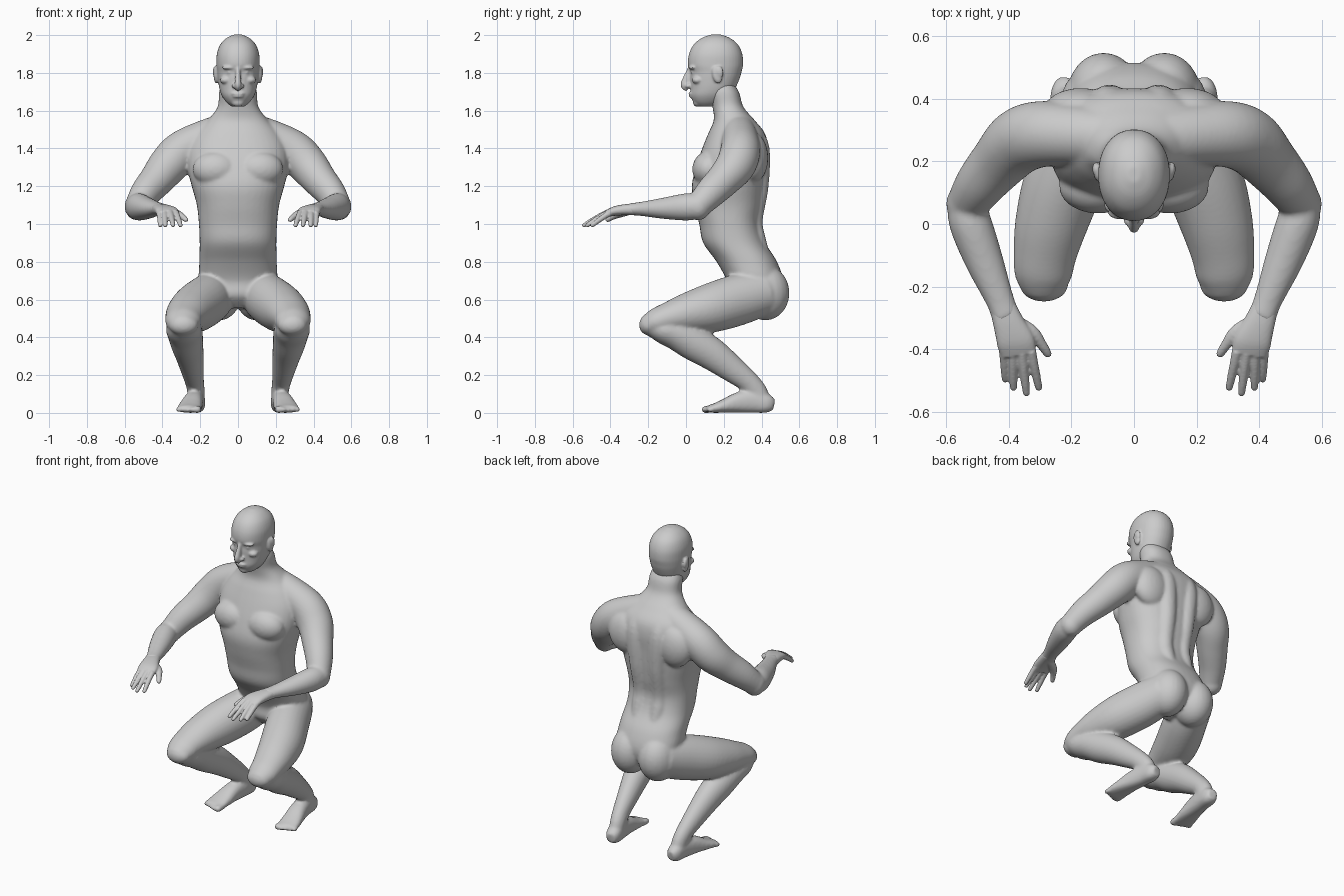
import bpy, bmesh, math
from mathutils import Vector, Matrix


def spline(pts, n=5):
    """Catmull-Rom through section tuples (x, y, z, half width, half depth)."""
    out = []
    for i in range(len(pts) - 1):
        a, b, c, d = (pts[max(i - 1, 0)], pts[i], pts[i + 1], pts[min(i + 2, len(pts) - 1)])
        for k in range(n):
            t = k / n
            out.append([0.5 * (2 * q + (r - p) * t + (2 * p - 5 * q + 4 * r - s) * t * t
                               + (3 * q - p - 3 * r + s) * t ** 3)
                        for p, q, r, s in zip(a, b, c, d)])
    return out + [list(pts[-1])]


def loft(bm, secs, both=True, flat=False, power=2.0, seg=28):
    """Closed skin over elliptical sections; flat keeps the rings horizontal."""
    rows = spline(secs)
    for sign in ((1, -1) if both else (1,)):
        rings = []
        for i, r in enumerate(rows):
            t = Vector(rows[min(i + 1, len(rows) - 1)][:3]) - Vector(rows[max(i - 1, 0)][:3])
            t = Vector((0, 0, 1)) if flat else t.normalized()
            u = (Vector((1, 0, 0)) - t * t.x).normalized()
            v = t.cross(u)
            ring = []
            for k in range(seg):
                c, s = math.cos(math.tau * k / seg), math.sin(math.tau * k / seg)
                c = math.copysign(abs(c) ** (2 / power), c)
                s = math.copysign(abs(s) ** (2 / power), s)
                p = Vector(r[:3]) + u * c * max(r[3], .003) + v * s * max(r[4], .003)
                ring.append(bm.verts.new((p.x * sign, p.y, p.z)))
            rings.append(ring)
        for a, b in zip(rings, rings[1:]):
            for k in range(seg):
                j = (k + 1) % seg
                bm.faces.new((a[k], a[j], b[j], b[k]))
        bm.faces.new(rings[0])
        bm.faces.new(rings[-1])


def blob(bm, c, r, both=True, tilt=0):
    """Ellipsoid muscle or feature, mirrored across x when both is set."""
    for sign in ((1, -1) if both else (1,)):
        m = (Matrix.Translation((c[0] * sign, c[1], c[2]))
             @ Matrix.Rotation(math.radians(tilt), 4, 'X') @ Matrix.Diagonal((*r, 1)))
        bmesh.ops.create_uvsphere(bm, u_segments=24, v_segments=16, radius=1, matrix=m)


def finish(bm, name, voxel, smooth):
    """Fuse the overlapping parts into one smooth skin."""
    bmesh.ops.recalc_face_normals(bm, faces=bm.faces)
    mesh = bpy.data.meshes.new(name)
    bm.to_mesh(mesh)
    bm.free()
    ob = bpy.data.objects.new(name, mesh)
    bpy.context.collection.objects.link(ob)
    mesh.polygons.foreach_set("use_smooth", [True] * len(mesh.polygons))
    rem = ob.modifiers.new("fuse", 'REMESH')
    rem.mode = 'VOXEL'
    rem.voxel_size = voxel
    rem.use_smooth_shade = True
    sm = ob.modifiers.new("relax", 'SMOOTH')
    sm.factor = 0.5
    sm.iterations = smooth


# ---- body: trunk and neck
body = bmesh.new()
loft(body, [(0, .36, .555, .05, .08), (0, .36, .62, .16, .14), (0, .365, .70, .205, .150),
            (0, .322, .80, .205, .160), (0, .256, .90, .203, .165), (0, .232, 1.0, .207, .162),
            (0, .227, 1.1, .218, .182), (0, .226, 1.2, .245, .195), (0, .240, 1.3, .268, .188),
            (0, .260, 1.4, .265, .174), (0, .268, 1.48, .225, .150), (0, .255, 1.55, .16, .108),
            (0, .222, 1.62, .108, .082), (0, .200, 1.70, .1, .08), (0, .18, 1.76, .08, .06)],
     both=False, flat=True, power=2.3, seg=40)
# back muscles, chest, buttocks
loft(body, [(.06, .41, .82, .04, .04), (.065, .372, .92, .05, .05), (.065, .356, 1.02, .05, .05),
            (.07, .385, 1.2, .055, .052), (.08, .39, 1.4, .06, .052), (.07, .35, 1.5, .04, .04)])
blob(body, (.115, .12, 1.29), (.125, .087, .095))
blob(body, (.17, .36, 1.35), (.12, .075, .13))
blob(body, (.097, .42, .635), (.115, .128, .145))
# shoulder and upper arm
loft(body, [(.06, .275, 1.50, .09, .09), (.19, .285, 1.445, .10, .098), (.30, .287, 1.383, .108, .106),
            (.37, .262, 1.31, .105, .105), (.43, .2, 1.235, .092, .092), (.49, .13, 1.165, .08, .082),
            (.53, .07, 1.10, .068, .068)])
# elbow and forearm
blob(body, (.535, .065, 1.093), (.066, .066, .073))
loft(body, [(.54, .07, 1.093, .058, .065), (.522, .0, 1.09, .068, .072), (.478, -.12, 1.083, .061, .056),
            (.43, -.24, 1.08, .046, .037), (.408, -.30, 1.078, .045, .032)])
# thigh
loft(body, [(.11, .42, .64, .11, .12), (.16, .28, .60, .125, .135), (.225, .13, .555, .128, .13),
            (.265, 0, .525, .116, .107), (.285, -.1, .50, .101, .083), (.29, -.17, .477, .09, .07),
            (.29, -.225, .462, .06, .045)])
blob(body, (.288, -.195, .465), (.078, .054, .055))
# calf and ankle
loft(body, [(.29, -.19, .455, .065, .05), (.288, -.13, .445, .092, .075), (.28, -.05, .42, .093, .088),
            (.27, .04, .37, .086, .093), (.257, .14, .31, .075, .086), (.242, .245, .232, .061, .071),
            (.23, .33, .165, .05, .058), (.222, .375, .11, .046, .056), (.22, .39, .06, .045, .055)])
# foot
loft(body, [(.213, .465, .045, .028, .03), (.218, .43, .05, .045, .05), (.225, .36, .06, .048, .06),
            (.237, .28, .055, .053, .055), (.25, .2, .036, .062, .036), (.258, .15, .025, .065, .025),
            (.262, .115, .02, .056, .019)], power=2.4)
for i in range(5):
    x, y = .212 + .025 * i, .088 + .007 * i * (i > 1)
    r = .02 if i == 0 else .014
    loft(body, [(x, .15, .022, r, r), (x + .003, y + .012, .018, r, r), (x + .003, y - .005, .016, r * .6, r * .6)],
         seg=12)
finish(body, "body", .009, 7)

# ---- head: skull and jaw
head = bmesh.new()
loft(head, [(0, .115, 1.622, .035, .05), (0, .12, 1.645, .062, .08), (0, .13, 1.68, .086, .106),
            (0, .143, 1.72, .099, .119), (0, .153, 1.77, .107, .131), (0, .158, 1.805, .111, .136),
            (0, .156, 1.845, .114, .146), (0, .157, 1.90, .112, .141), (0, .158, 1.95, .094, .117),
            (0, .158, 1.985, .06, .074), (0, .158, 2.003, .02, .025)],
     both=False, flat=True, power=2.15, seg=40)
# chin, nose, nostrils, lips
blob(head, (0, .062, 1.645), (.036, .026, .025), both=False)
loft(head, [(0, .03, 1.83, .016, .018), (0, .018, 1.80, .013, .02), (0, .004, 1.762, .016, .024),
            (0, -.004, 1.735, .018, .025), (0, .012, 1.715, .014, .018)], both=False)
blob(head, (.019, .012, 1.731), (.014, .018, .012))
blob(head, (0, .03, 1.69), (.036, .018, .008), both=False)
blob(head, (0, .033, 1.676), (.032, .018, .009), both=False)
# brow, eyes, cheekbones, ears
blob(head, (.043, .036, 1.828), (.042, .022, .011))
blob(head, (.041, .043, 1.802), (.018, .016, .011))
blob(head, (.062, .062, 1.762), (.034, .03, .022))
blob(head, (.116, .165, 1.79), (.013, .026, .047), tilt=12)
blob(head, (.122, .176, 1.805), (.011, .022, .032), tilt=12)
finish(head, "head", .006, 3)

# ---- hands: palm, thumb, four fingers
hand = bmesh.new()
loft(hand, [(.420, -.265, 1.078, .042, .031), (.400, -.32, 1.076, .05, .029), (.379, -.375, 1.069, .06, .025),
            (.369, -.415, 1.056, .057, .019)], power=2.4)
loft(hand, [(.395, -.305, 1.068, .024, .022), (.33, -.345, 1.056, .024, .021), (.297, -.383, 1.04, .017, .016),
            (.276, -.415, 1.022, .013, .012), (.272, -.424, 1.017, .006, .006)], seg=14)
for base, tip in (((.416, -.395), (.411, -.503)), ((.388, -.405), (.385, -.530)),
                  ((.359, -.41), (.343, -.548)), ((.330, -.405), (.303, -.530))):
    (bx, by), (tx, ty) = base, tip
    def at(f, z, r):
        return (bx + (tx - bx) * f, by + (ty - by) * f, z, r, r)
    loft(hand, [at(0, 1.062, .017), at(.35, 1.04, .015), at(.7, 1.013, .0135),
                at(.95, .992, .011), at(1, .987, .006)], seg=14)
finish(hand, "hands", .005, 2)
